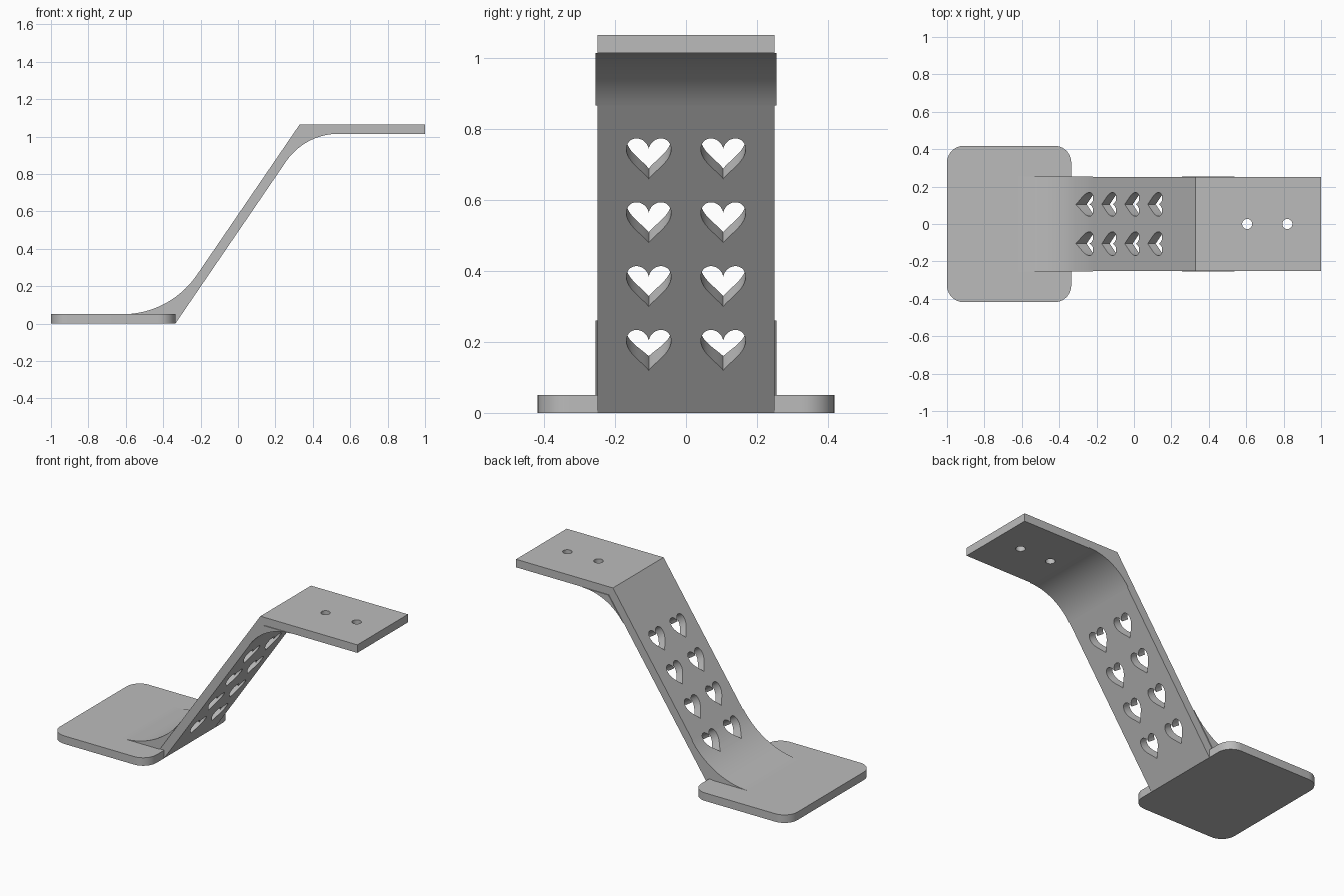
import bpy, bmesh, math
from mathutils import Vector
from mathutils.geometry import interpolate_bezier

cube = bpy.data.objects.get("Cube")
if cube:
    bpy.data.objects.remove(cube)

grey = bpy.data.materials.new("plain grey")
grey.use_nodes = True
grey.diffuse_color = (0.5, 0.5, 0.5, 1)
grey.node_tree.nodes["Principled BSDF"].inputs["Base Color"].default_value = (0.5, 0.5, 0.5, 1)

X, Y, Z = Vector((1, 0, 0)), Vector((0, 1, 0)), Vector((0, 0, 1))

# Main dimensions: the arm rises from the foot edge to the top plate
FOOT_EDGE, TOP_EDGE, THICK, HEIGHT, HALF = -0.335, 0.33, 0.05, 1.065, 0.25
UNDER = HEIGHT - THICK
SLOPE = 1.464
TURN = math.atan(SLOPE)
ALONG = Vector((math.cos(TURN), 0, math.sin(TURN)))
NORMAL = Vector((-math.sin(TURN), 0, math.cos(TURN)))


def prism(bm, points, origin, u, v, w, start, end):
    """Extrude a 2D outline lying in the u, v plane along w."""
    rings = [[bm.verts.new(origin + u * a + v * b + w * d) for a, b in points]
             for d in (start, end)]
    bm.faces.new(rings[0])
    bm.faces.new(rings[1])
    n = len(points)
    for i in range(n):
        j = (i + 1) % n
        bm.faces.new((rings[0][i], rings[0][j], rings[1][j], rings[1][i]))


def finish(bm, name):
    bmesh.ops.recalc_face_normals(bm, faces=bm.faces)
    mesh = bpy.data.meshes.new(name)
    bm.to_mesh(mesh)
    bm.free()
    mesh.materials.append(grey)
    obj = bpy.data.objects.new(name, mesh)
    bpy.context.collection.objects.link(obj)
    return obj


def part(name, points, u, v, w, start, end):
    bm = bmesh.new()
    prism(bm, points, Vector(), u, v, w, start, end)
    return finish(bm, name)


def arc(cx, cy, r, a0, a1, steps):
    return [(cx + r * math.cos(a0 + (a1 - a0) * i / steps),
             cy + r * math.sin(a0 + (a1 - a0) * i / steps)) for i in range(steps + 1)]


# Foot plate with rounded corners
R, DEPTH = 0.09, 0.418
outline = []
for k, (x, y) in enumerate([(FOOT_EDGE - R, DEPTH - R), (R - 1, DEPTH - R),
                            (R - 1, R - DEPTH), (FOOT_EDGE - R, R - DEPTH)]):
    outline += arc(x, y, R, k * math.pi / 2, (k + 1) * math.pi / 2, 10)
foot = part("foot_plate", outline, X, Y, Z, 0, THICK)

# Sloping arm and top plate in one bent strip
low_x = TOP_EDGE - UNDER / SLOPE
high_x = FOOT_EDGE + UNDER / SLOPE
arm = part("arm_and_top_plate",
           [(FOOT_EDGE, 0), (high_x, UNDER), (1, UNDER), (1, HEIGHT),
            (TOP_EDGE, HEIGHT), (low_x, THICK)], X, Z, Y, -HALF, HALF)


# Curved gussets, slightly wider than the arm, filling the two inner bends
def gusset(name, x, z, reach, side):
    r = reach / math.tan(TURN / 2)
    base = -math.pi / 2 if side > 0 else math.pi / 2
    curve = arc(x - side * reach, z + side * r, r, base, base + TURN, 24)
    return part(name, [(x, z)] + curve, X, Z, Y, -HALF - 0.005, HALF + 0.005)


lower = gusset("lower_gusset", low_x, THICK, 0.255, 1)
upper = gusset("upper_gusset", high_x, UNDER, 0.18, -1)

# Heart cutters, set square to the arm in two columns
side = interpolate_bezier((0, 0), (0.02, 0.03), (0.063, 0.06), (0.063, 0.10), 12)
lobe = interpolate_bezier((0.063, 0.10), (0.063, 0.15), (0.01, 0.15), (0, 0.103), 14)
half = [(p[0], p[1]) for p in side[:-1] + lobe]
heart = half + [(-a, b) for a, b in reversed(half[1:-1])]
bm = bmesh.new()
for row in range(4):
    z = 0.12 + 0.18 * row
    for y in (-0.105, 0.105):
        prism(bm, heart, Vector((FOOT_EDGE + z / SLOPE, y, z)), Y, ALONG, NORMAL, -0.03, 0.3)
hearts = finish(bm, "heart_cutters")

# Screw hole cutters
bm = bmesh.new()
for x in (0.605, 0.82):
    prism(bm, arc(x, 0, 0.027, 0, math.tau, 32)[:-1], Vector(), X, Y, Z, UNDER - 0.1, HEIGHT + 0.1)
holes = finish(bm, "screw_hole_cutters")


def cut(obj, cutter):
    mod = obj.modifiers.new("cut", "BOOLEAN")
    mod.operation, mod.solver, mod.object = "DIFFERENCE", "EXACT", cutter
    bpy.context.view_layer.objects.active = obj
    bpy.ops.object.modifier_apply(modifier=mod.name)


cut(arm, hearts)
cut(arm, holes)
cut(lower, hearts)
for cutter in (hearts, holes):
    bpy.data.objects.remove(cutter)

# Smooth the curves, keep the edges sharp
bpy.ops.object.select_all(action="DESELECT")
for obj in (foot, arm, lower, upper):
    obj.select_set(True)
bpy.context.view_layer.objects.active = foot
bpy.ops.object.shade_smooth_by_angle(angle=math.radians(30))
